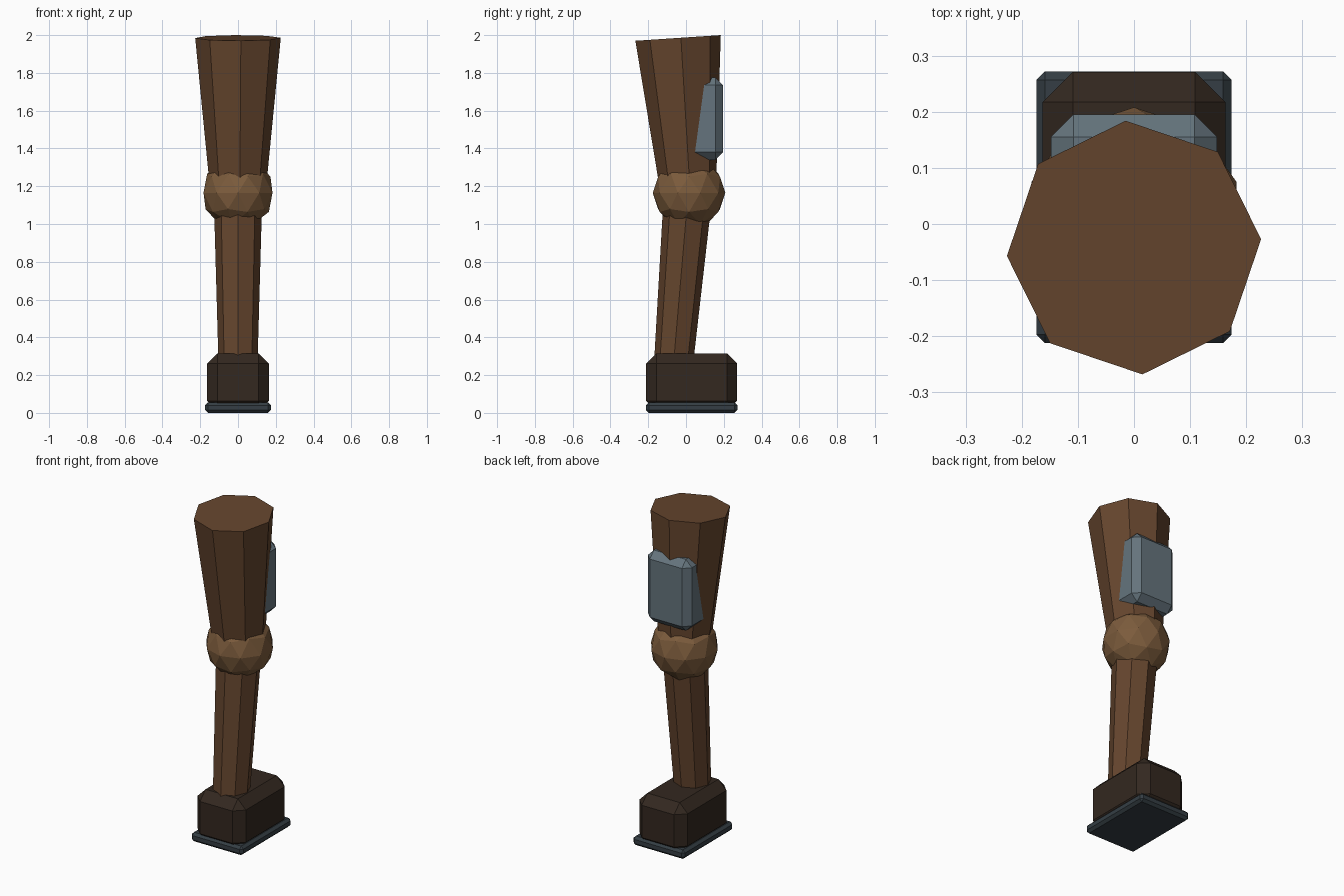
import bpy
import math
from mathutils import Vector, Matrix

if "Cube" in bpy.data.objects:
    bpy.data.objects.remove(bpy.data.objects["Cube"])


def finish(obj, name, color):
    obj.name = name
    mat = bpy.data.materials.new(name + "_material")
    mat.diffuse_color = (*color, 1)
    mat.use_nodes = True
    mat.node_tree.nodes["Principled BSDF"].inputs["Base Color"].default_value = mat.diffuse_color
    obj.data.materials.append(mat)
    return obj


def limb(name, bottom, top, r_bottom, r_top, color, twist=0.0):
    """Tapered octagonal segment between two points."""
    a, b = Vector(bottom), Vector(top)
    d = b - a
    bpy.ops.mesh.primitive_cone_add(vertices=8, radius1=r_bottom, radius2=r_top, depth=d.length)
    obj = bpy.context.object
    tilt = math.atan2(-d.y, d.z)
    obj.data.transform(Matrix.Translation((a + b) / 2)
                       @ Matrix.Rotation(tilt, 4, 'X')
                       @ Matrix.Rotation(math.radians(twist), 4, 'Z'))
    return finish(obj, name, color)


def chamfered_box(name, low, high, bevel, color):
    """Box given by two corners, with single-segment chamfered edges."""
    lo, hi = Vector(low), Vector(high)
    bpy.ops.mesh.primitive_cube_add(size=1, location=(lo + hi) / 2)
    obj = bpy.context.object
    obj.scale = hi - lo
    bpy.ops.object.transform_apply(location=False, rotation=False, scale=True)
    mod = obj.modifiers.new("chamfer", 'BEVEL')
    mod.width = bevel
    mod.segments = 1
    return finish(obj, name, color)


brown = (0.13, 0.06, 0.027)
tan = (0.20, 0.105, 0.045)
dark_brown = (0.033, 0.021, 0.014)
iron = (0.035, 0.048, 0.058)
steel = (0.13, 0.175, 0.205)

# Upper and lower leg
limb("upper_leg", (0, 0.012, 1.17), (0, -0.042, 1.985), 0.147, 0.227, brown, 3.8)
limb("lower_leg", (0, -0.067, 0.25), (0, 0.012, 1.17), 0.103, 0.129, brown)

# Faceted knee joint
bpy.ops.mesh.primitive_ico_sphere_add(subdivisions=2, radius=0.192, location=(0, 0.016, 1.165))
finish(bpy.context.object, "knee_joint", tan)

# Foot block and the metal sole under it
chamfered_box("foot", (-0.163, -0.211, 0.01), (0.163, 0.271, 0.315), 0.054, dark_brown)
chamfered_box("sole_plate", (-0.174, -0.212, 0.0), (0.174, 0.272, 0.055), 0.015, iron)

# Armour plate on the back of the upper leg
chamfered_box("thigh_plate", (-0.148, 0.0, 1.34), (0.148, 0.195, 1.775), 0.04, steel)
